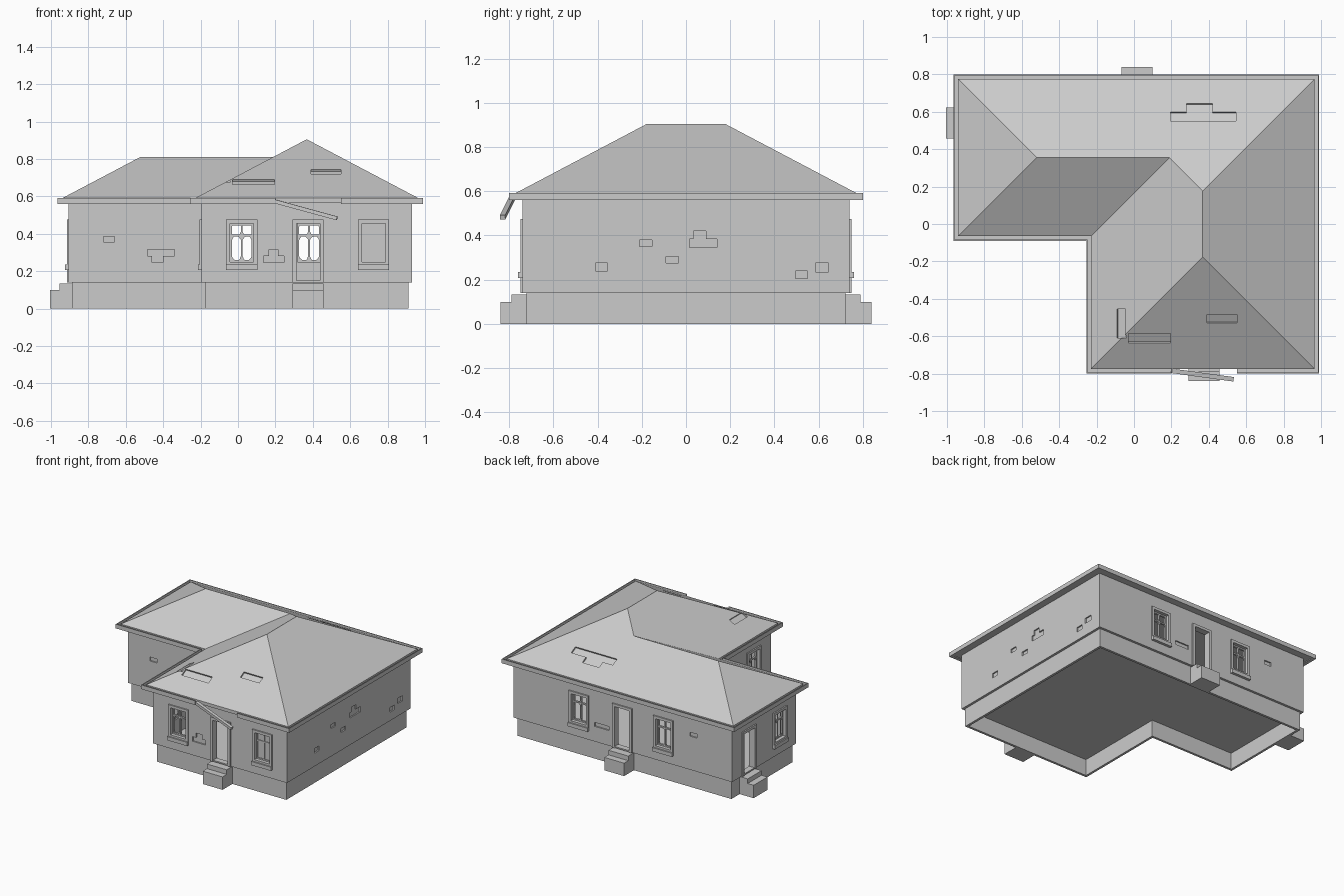
import bpy, bmesh
from mathutils import Vector, Matrix

cube = bpy.data.objects.get("Cube")
if cube:
    bpy.data.objects.remove(cube)

plaster = bpy.data.materials.new("plain_grey")
plaster.use_nodes = True
GREY = (0.6, 0.6, 0.6, 1)
plaster.diffuse_color = GREY
plaster.node_tree.nodes["Principled BSDF"].inputs["Base Color"].default_value = GREY

# Wall planes: axis of the normal, its sign, position of the outer face
FRONT, BACK = (1, -1, -0.74), (1, 1, 0.74)
RIGHT_END, LEFT_END = (0, 1, 0.93), (0, -1, -0.905)
WING_SIDE, WING_FRONT = (0, -1, -0.195), (1, -1, -0.03)
FLOOR, EAVE, PITCH = 0.14, 0.59, 0.527


def outline(d):
    """L-shaped plan, grown outward by d."""
    xl, xm, xr = LEFT_END[2] - d, WING_SIDE[2] - d, RIGHT_END[2] + d
    yf, ym, yb = FRONT[2] - d, WING_FRONT[2] - d, BACK[2] + d
    return [(xl, yb), (xr, yb), (xr, yf), (xm, yf), (xm, ym), (xl, ym)]


def finish(name, bm):
    bmesh.ops.recalc_face_normals(bm, faces=bm.faces)
    mesh = bpy.data.meshes.new(name)
    bm.to_mesh(mesh)
    bm.free()
    mesh.materials.append(plaster)
    ob = bpy.data.objects.new(name, mesh)
    bpy.context.collection.objects.link(ob)
    return ob


def bridge(bm, a, b):
    """Quads between two closed loops of vertices."""
    for i in range(len(a)):
        j = (i + 1) % len(a)
        bm.faces.new((a[i], a[j], b[j], b[i]))


def prism(bm, bottom, top):
    a = [bm.verts.new(p) for p in bottom]
    b = [bm.verts.new(p) for p in top]
    bridge(bm, a, b)
    bm.faces.new(a)
    bm.faces.new(b)


def ring(name, d_out, d_in, z0, z1):
    bm = bmesh.new()
    loops = [[bm.verts.new((x, y, z)) for x, y in outline(d)]
             for d, z in ((d_out, z0), (d_out, z1), (d_in, z1), (d_in, z0))]
    for i in range(4):
        bridge(bm, loops[i], loops[(i + 1) % 4])
    return finish(name, bm)


def on_wall(wall, u, v, z):
    """u runs along the wall, v outward from its face."""
    axis, sign, pos = wall
    w = pos + sign * v
    return (w, u, z) if axis == 0 else (u, w, z)


def plate(bm, wall, shape, v0, v1):
    prism(bm, [on_wall(wall, u, v0, z) for u, z in shape],
          [on_wall(wall, u, v1, z) for u, z in shape])


def box(bm, wall, u0, u1, z0, z1, v0, v1):
    plate(bm, wall, [(u0, z0), (u1, z0), (u1, z1), (u0, z1)], v0, v1)


def carve(ob, bm):
    cutter = finish("cutter", bm)
    cutter.hide_render = True
    mod = ob.modifiers.new("cut", "BOOLEAN")
    mod.object, mod.operation, mod.solver = cutter, "DIFFERENCE", "EXACT"
    mod.use_self = True
    deps = bpy.context.evaluated_depsgraph_get()
    mesh = bpy.data.meshes.new_from_object(ob.evaluated_get(deps))
    ob.modifiers.clear()
    ob.data = mesh
    bpy.data.objects.remove(cutter)


# Plinth with raised floor
ring("plinth", -0.018, -0.036, 0, FLOOR)
bm = bmesh.new()
prism(bm, [(x, y, FLOOR - 0.015) for x, y in outline(-0.03)],
      [(x, y, FLOOR) for x, y in outline(-0.03)])
finish("floor", bm)

# Walls with openings and missing-plaster patches
walls = ring("walls", 0, -0.04, FLOOR, 0.57)
WINDOWS = [("front_window_broken", FRONT, 0.02, True), ("front_window_whole", FRONT, 0.725, False),
           ("back_window_left", BACK, 0.38, True), ("back_window_right", BACK, -0.33, True),
           ("end_window", LEFT_END, 0.17, True), ("wing_window", WING_SIDE, -0.53, True)]
DOORS = [("front_door", FRONT, 0.375), ("back_door", BACK, 0.015), ("end_door", LEFT_END, 0.54)]
BRICKS = [(FRONT, 0.135, 0.245, 0.245, 0.28), (FRONT, 0.165, 0.215, 0.27, 0.315),
          (WING_FRONT, -0.72, -0.66, 0.355, 0.385),
          (WING_FRONT, -0.485, -0.34, 0.28, 0.315), (WING_FRONT, -0.46, -0.4, 0.245, 0.29),
          (BACK, 0.13, 0.25, 0.255, 0.285), (BACK, -0.61, -0.55, 0.395, 0.425),
          (RIGHT_END, -0.41, -0.355, 0.24, 0.275), (RIGHT_END, -0.21, -0.155, 0.35, 0.38),
          (RIGHT_END, -0.09, -0.035, 0.275, 0.305), (RIGHT_END, 0.015, 0.14, 0.345, 0.385),
          (RIGHT_END, 0.035, 0.09, 0.375, 0.42), (RIGHT_END, 0.495, 0.55, 0.205, 0.24),
          (RIGHT_END, 0.585, 0.645, 0.235, 0.275)]
HALF, CASING, HEAD, SILL = 0.063, 0.02, 0.455, 0.25
bm = bmesh.new()
for _, wall, u, _ in WINDOWS:
    box(bm, wall, u - HALF, u + HALF, SILL, HEAD, -0.08, 0.05)
for _, wall, u in DOORS:
    box(bm, wall, u - HALF, u + HALF, FLOOR + 0.005, HEAD, -0.08, 0.05)
for wall, *size in BRICKS:
    box(bm, wall, *size, -0.01, 0.05)
carve(walls, bm)


def casing(bm, wall, u, z0):
    """Side and head trim around an opening."""
    for s in (-1, 1):
        a, b = sorted((u + s * HALF, u + s * (HALF + CASING)))
        box(bm, wall, a, b, z0, HEAD, -0.01, 0.01)
    box(bm, wall, u - HALF - CASING, u + HALF + CASING, HEAD, HEAD + CASING, -0.01, 0.01)


# Windows: trim, sill, sash bars and glass
for name, wall, u, broken in WINDOWS:
    bm = bmesh.new()
    casing(bm, wall, u, SILL)
    wide = HALF + CASING
    box(bm, wall, u - wide, u + wide, SILL - 0.015, SILL, -0.01, 0.01)
    box(bm, wall, u - wide, u + wide, SILL - 0.043, SILL - 0.015, -0.01, 0.02)
    for c in (-HALF + 0.005, 0, HALF - 0.005):
        box(bm, wall, u + c - 0.005, u + c + 0.005, SILL, HEAD, -0.03, -0.015)
    rail = 0.39
    for z in (SILL + 0.005, rail, HEAD - 0.005):
        box(bm, wall, u - HALF, u + HALF, z - 0.005, z + 0.005, -0.03, -0.015)
    finish(name, bm)
    bm = bmesh.new()
    if not broken:
        box(bm, wall, u - HALF, u + HALF, SILL, HEAD, -0.024, -0.02)
    else:
        # jagged shards left in the pane corners
        for s in (-1, 1):
            e, m = u + s * HALF, u + s * 0.003
            k = -s * 0.03
            for corner, z, run, rise in ((e, SILL, 1.2, 0.05), (m, SILL, -0.7, 0.035),
                                         (e, rail, 0.8, -0.06), (m, rail, -0.9, -0.025),
                                         (e, HEAD, 1, -0.035), (m, rail, -0.6, 0.025)):
                plate(bm, wall, [(corner, z), (corner + k * run, z),
                                 (corner + k * run * 0.4, z + rise * 0.4),
                                 (corner, z + rise)], -0.024, -0.02)
    finish(name + "_glass", bm)

# Door frames and steps
for name, wall, u in DOORS:
    bm = bmesh.new()
    casing(bm, wall, u, FLOOR)
    box(bm, wall, u - HALF, u + HALF, FLOOR, FLOOR + 0.01, -0.04, 0.005)
    finish(name + "_frame", bm)
    bm = bmesh.new()
    profile = [(-0.02, 0), (0.1, 0), (0.1, 0.098), (0.05, 0.098), (0.05, 0.133), (-0.02, 0.133)]
    prism(bm, [on_wall(wall, u - 0.083, v, z) for v, z in profile],
          [on_wall(wall, u + 0.083, v, z) for v, z in profile])
    finish(name + "_steps", bm)

# Hipped roof over both wings
edge = outline(0.035)
(xl, yb), (xr, _), (_, yf), (xm, _), (_, ym), _ = edge
wing, main = (yb - ym) / 2, (xr - xm) / 2
ridge = [(xl + wing, yb - wing, wing), (xm + wing, yb - wing, wing),
         (xr - main, yb - main, main), (xr - main, yf + main, main)]
bm = bmesh.new()
low = [bm.verts.new((x, y, 0.565)) for x, y in edge]
a, b, c, d, e, f = eaves = [bm.verts.new((x, y, EAVE)) for x, y in edge]
p, q, r, s = [bm.verts.new((x, y, EAVE + h * PITCH)) for x, y, h in ridge]
bm.faces.new(low)
bridge(bm, low, eaves)
for face in ((a, b, r, q, p), (b, c, s, r), (c, d, s), (d, e, q, r, s), (e, f, p, q), (f, a, p)):
    bm.faces.new(face)
roof = finish("roof", bm)

# Missing tiles: shallow pockets square to each slope
SOUTH, NORTH, WEST = (0, 1, -yf), (0, -1, yb), (1, 0, -xm)
bm = bmesh.new()
for (gx, gy, off), x0, x1, y0, y1 in ((SOUTH, 0.39, 0.55, -0.53, -0.485), (SOUTH, -0.03, 0.195, -0.635, -0.585),
                                      (WEST, -0.09, -0.045, -0.61, -0.455),
                                      (NORTH, 0.195, 0.545, 0.55, 0.6), (NORTH, 0.28, 0.42, 0.59, 0.645)):
    n = Vector((-gx * PITCH, -gy * PITCH, 1)).normalized()
    rect = [Vector((x, y, EAVE + PITCH * (gx * x + gy * y + off)))
            for x, y in ((x0, y0), (x1, y0), (x1, y1), (x0, y1))]
    prism(bm, [v - n * 0.012 for v in rect], [v + n * 0.03 for v in rect])
carve(roof, bm)

# Gutter around the eaves, broken away above the front door
bm = bmesh.new()
rows = []
for d, z in ((0.034, 0.56), (0.06, 0.56), (0.06, 0.592), (0.054, 0.592), (0.054, 0.57), (0.034, 0.57)):
    o = outline(d)
    path = [(0.55, o[2][1])] + [o[i] for i in (2, 1, 0, 5, 4, 3)] + [(0.2, o[2][1])]
    rows.append([bm.verts.new((x, y, z)) for x, y in path])
sections = list(zip(*rows))
for m, n in zip(sections, sections[1:]):
    bridge(bm, m, n)
bm.faces.new(sections[0])
bm.faces.new(sections[-1])
finish("gutter", bm)

# Hanging length of gutter
start, end = Vector((0.2, -0.785, 0.572)), Vector((0.53, -0.83, 0.482))
along = end - start
bm = bmesh.new()
bmesh.ops.create_cube(bm, size=1, matrix=Matrix.Translation((start + end) / 2)
                      @ along.to_track_quat("X", "Z").to_matrix().to_4x4()
                      @ Matrix.Diagonal((along.length, 0.024, 0.02, 1)))
finish("hanging_gutter", bm)
